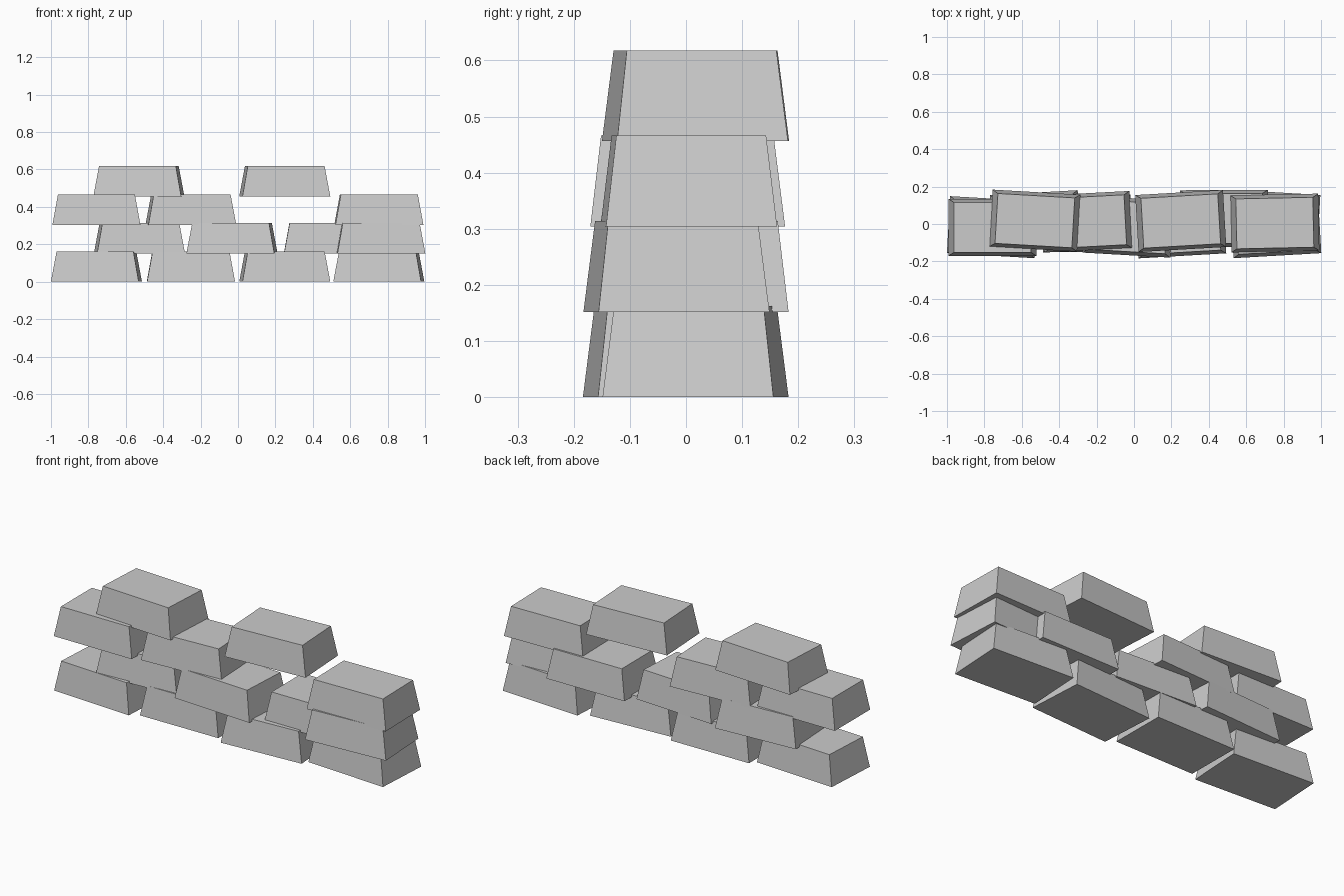
import bpy
import bmesh
from math import radians
from mathutils import Matrix

# Remove the default cube only
cube = bpy.data.objects.get("Cube")
if cube:
    bpy.data.objects.remove(cube, do_unlink=True)

# Single stone colour
stone = bpy.data.materials.new("stone_grey")
stone.use_nodes = True
GREY = (0.6, 0.6, 0.6, 1)
stone.diffuse_color = GREY
stone.node_tree.nodes["Principled BSDF"].inputs["Base Color"].default_value = GREY

LENGTH, DEPTH, HEIGHT = 0.47, 0.305, 0.162
COURSE = 0.152   # rise per course, so bricks sink slightly into each other
TAPER = 0.875    # top face relative to bottom face


def brick_mesh():
    """Tapered block resting on z = 0."""
    bm = bmesh.new()
    bmesh.ops.create_cube(bm, size=1)
    for v in bm.verts:
        s = TAPER if v.co.z > 0 else 1
        v.co = (v.co.x * LENGTH * s, v.co.y * DEPTH * s, (v.co.z + 0.5) * HEIGHT)
    mesh = bpy.data.meshes.new("brick")
    bm.to_mesh(mesh)
    bm.free()
    mesh.materials.append(stone)
    return mesh


# Courses from bottom to top: (x, y, turn in degrees) of each brick
courses = [
    [(-0.757, -0.017, -3.3), (-0.252, 0.003, 0.4), (0.25, -0.018, 3.3), (0.753, 0.017, -3.3)],
    [(-0.527, 0.015, 3.3), (-0.032, -0.014, -3.3), (0.481, 0.029, 0.3), (0.758, -0.017, 3.3)],
    [(-0.757, -0.018, 0), (-0.252, 0.012, 3), (0.753, 0.005, 1.2)],
    [(-0.53, 0.018, -3.3), (0.25, 0.016, 3.3)],
]

mesh = brick_mesh()
for row, bricks in enumerate(courses):
    for i, (x, y, turn) in enumerate(bricks):
        obj = bpy.data.objects.new(f"brick_course_{row + 1}_{i + 1}", mesh)
        obj.matrix_world = (Matrix.Translation((x, y, row * COURSE))
                            @ Matrix.Rotation(radians(turn), 4, "Z"))
        bpy.context.collection.objects.link(obj)
